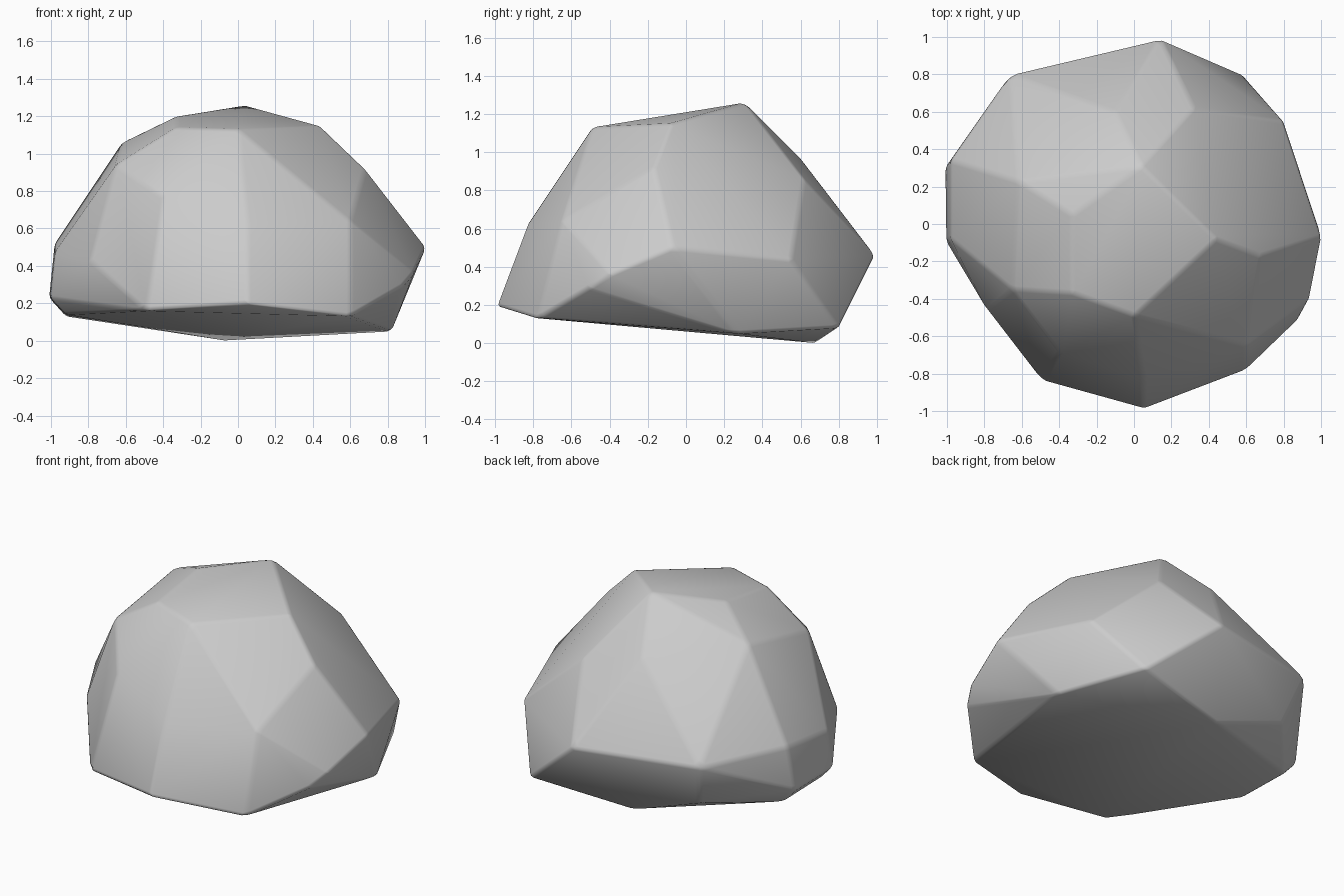
import bpy, bmesh, math

cube = bpy.data.objects.get("Cube")
if cube:
    bpy.data.objects.remove(cube, do_unlink=True)

# Corners of the boulder, from the sloping underside up to the tilted crown
underside = [(-0.08, 0.68, 0), (0.58, 0.8, 0.08), (0.82, 0.27, 0.05),
             (0.6, -0.78, 0.13), (-0.49, -0.84, 0.16),
             (-0.92, -0.1, 0.14), (-0.92, 0.3, 0.13), (-0.58, 0.69, 0.18)]
girth = [(0.05, -0.99, 0.195), (-1.005, -0.09, 0.23), (-1.01, 0.3, 0.23),
         (0.88, -0.51, 0.29), (0.94, -0.4, 0.36), (-0.79, -0.45, 0.43),
         (-0.98, -0.08, 0.47), (-0.98, 0.34, 0.52), (-0.66, 0.8, 0.47),
         (0.14, 0.99, 0.46), (0.8, 0.55, 0.44), (1.005, -0.07, 0.5)]
shoulder = [(0.6, -0.65, 0.64), (0.05, -0.83, 0.62), (-0.4, -0.69, 0.77),
            (0.68, -0.17, 0.92), (-0.65, -0.35, 0.94), (-0.62, 0.23, 1.06),
            (-0.1, 0.6, 0.97), (0.32, 0.62, 0.86)]
crown = [(0.04, 0.31, 1.26), (0.44, -0.08, 1.15), (0, -0.49, 1.13),
         (-0.33, -0.37, 1.14), (-0.33, 0.05, 1.2)]

# Wrap the corners in a hull and merge nearly flat neighbours into facets
bm = bmesh.new()
for point in underside + girth + shoulder + crown:
    bm.verts.new(point)
bmesh.ops.convex_hull(bm, input=bm.verts[:])
bmesh.ops.delete(bm, geom=[v for v in bm.verts if not v.link_faces], context='VERTS')
bmesh.ops.dissolve_limit(bm, angle_limit=math.radians(4), verts=bm.verts[:], edges=bm.edges[:])
bmesh.ops.recalc_face_normals(bm, faces=bm.faces[:])
mesh = bpy.data.meshes.new("boulder")
bm.to_mesh(mesh)
bm.free()
boulder = bpy.data.objects.new("boulder", mesh)
bpy.context.collection.objects.link(boulder)

# Worn edges with soft shading
bevel = boulder.modifiers.new("worn_edges", 'BEVEL')
bevel.width = 0.02
bevel.segments = 2
bevel.limit_method = 'ANGLE'
bevel.angle_limit = math.radians(15)
for face in mesh.polygons:
    face.use_smooth = True

# Plain grey stone
stone = bpy.data.materials.new("grey_stone")
stone.use_nodes = True
grey = (0.6, 0.6, 0.6, 1)
stone.diffuse_color = grey
stone.node_tree.nodes["Principled BSDF"].inputs["Base Color"].default_value = grey
mesh.materials.append(stone)
